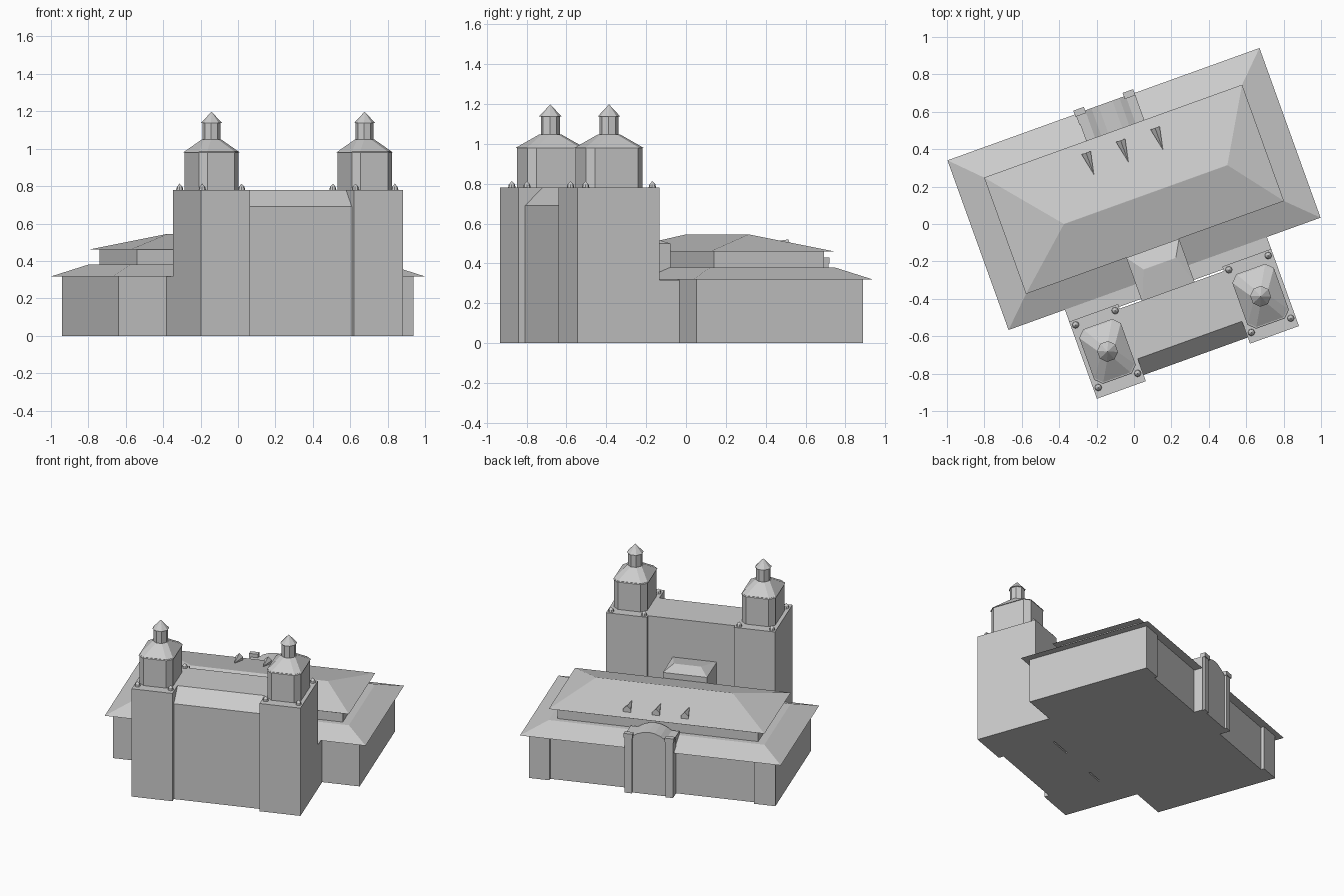
import bpy
import bmesh
from math import radians, cos, sin, pi
from mathutils import Matrix

cube = bpy.data.objects.get("Cube")
if cube:
    bpy.data.objects.remove(cube)

stone = bpy.data.materials.new("pale_grey_stone")
stone.use_nodes = True
STONE = (0.6, 0.6, 0.6, 1)
stone.diffuse_color = STONE
stone.node_tree.nodes["Principled BSDF"].inputs["Base Color"].default_value = STONE

TURN = Matrix.Rotation(radians(19.8), 4, "Z")  # the plan is turned on the site
MID = 0.071                                    # axis of the twin-tower front


def loft(name, rings):
    """Closed solid through rings of equal size; a one-point ring makes a tip."""
    bm = bmesh.new()
    loops = [[bm.verts.new(p) for p in ring] for ring in rings]
    for a, b in zip(loops, loops[1:]):
        n = len(a)
        for i in range(n):
            j = (i + 1) % n
            bm.faces.new((a[i], a[j], b[0]) if len(b) == 1 else (a[i], a[j], b[j], b[i]))
    for end in (loops[0], loops[-1]):
        if len(end) > 2:
            bm.faces.new(end)
    bmesh.ops.recalc_face_normals(bm, faces=bm.faces)
    bm.transform(TURN)
    mesh = bpy.data.meshes.new(name)
    bm.to_mesh(mesh)
    bm.free()
    mesh.materials.append(stone)
    obj = bpy.data.objects.new(name, mesh)
    bpy.context.collection.objects.link(obj)
    return obj


def rect(x0, x1, y0, y1, z):
    return [(x0, y0, z), (x1, y0, z), (x1, y1, z), (x0, y1, z)]


def box(name, x0, x1, y0, y1, z0, z1):
    return loft(name, [rect(x0, x1, y0, y1, z0), rect(x0, x1, y0, y1, z1)])


def extrude_y(name, profile, y0, y1):
    return loft(name, [[(x, y, z) for x, z in profile] for y in (y0, y1)])


def extrude_x(name, profile, x0, x1):
    return loft(name, [[(x, y, z) for y, z in profile] for x in (x0, x1)])


def octagon(cx, cy, r, z):
    return [(cx + r * cos((i + 0.5) * pi / 4), cy + r * sin((i + 0.5) * pi / 4), z)
            for i in range(8)]


def chamfered(cx, cy, hx, hy, c, z):
    pts = [(hx, hy - c), (hx - c, hy), (c - hx, hy), (-hx, hy - c),
           (-hx, c - hy), (c - hx, -hy), (hx - c, -hy), (hx, c - hy)]
    return [(cx + x, cy + y, z) for x, y in pts]


# Hall: walls with corner pavilions standing slightly proud at the back
box("hall_walls", -0.776, 0.9, -0.268, 0.597, 0, 0.32)
box("pavilion_right", -0.776, -0.63, 0.5, 0.62, 0, 0.32)
box("pavilion_left", 0.76, 0.9, 0.5, 0.62, 0, 0.32)

# Hall roofs: skirt, clerestory and upper hip
upper = (-0.67, 0.796, -0.156, 0.505)
loft("skirt_roof", [rect(-0.823, 0.95, -0.306, 0.658, 0.318), rect(*upper, 0.38)])
box("clerestory", -0.618, 0.745, -0.12, 0.468, 0.37, 0.46)
loft("upper_roof", [rect(*upper, 0.46),
                    [(-0.353, 0.126, 0.545), (0.577, 0.126, 0.545),
                     (0.577, 0.128, 0.545), (-0.353, 0.128, 0.545)]])

# Three small dormers running into the back slope
for i in range(3):
    cx = -0.112 + i * 0.196
    front = [(cx - 0.026, 0.445, 0.465), (cx + 0.026, 0.445, 0.465),
             (cx + 0.026, 0.445, 0.495), (cx, 0.445, 0.52), (cx - 0.026, 0.445, 0.495)]
    loft(f"dormer_{i + 1}", [front, [(cx, 0.32, 0.503)]])

# Back portal: curved gable between two pilasters
arch = [(-0.165, 0), (0.165, 0), (0.165, 0.405), (0.115, 0.405), (0.08, 0.428),
        (0.04, 0.443), (0, 0.449), (-0.04, 0.443), (-0.08, 0.428),
        (-0.115, 0.405), (-0.165, 0.405)]
extrude_y("back_portal", [(0.075 + x, z) for x, z in arch], 0.5, 0.66)
for side, label in ((-1, "right"), (1, "left")):
    cx = 0.07 + side * 0.14
    box(f"portal_pilaster_{label}", cx - 0.025, cx + 0.025, 0.6, 0.675, 0, 0.4)
    box(f"pilaster_cap_{label}", cx - 0.03, cx + 0.03, 0.645, 0.68, 0.4, 0.43)

# Links between hall and front
box("low_link", -0.503, 0.645, -0.39, -0.26, 0, 0.316)
link = (-0.1, 0.2, -0.41, -0.156)
loft("central_link", [rect(*link, 0), rect(*link, 0.5),
                      [(-0.035, -0.247, 0.53), (0.15, -0.247, 0.53),
                       (0.15, -0.245, 0.53), (-0.035, -0.245, 0.53)]])

# Front block with a sloping parapet between the towers
extrude_x("front_block", [(-0.777, 0), (-0.777, 0.69), (-0.685, 0.78), (-0.4, 0.78), (-0.4, 0)],
          MID - 0.31, MID + 0.31)

# Twin towers with belfry, lantern and corner pinnacles
for side, label in ((-1, "right"), (1, "left")):
    cx, cy = MID + side * 0.435, -0.593
    box(f"tower_{label}", cx - 0.139, cx + 0.139, -0.812, -0.374, 0, 0.78)
    loft(f"belfry_{label}", [chamfered(cx, cy, 0.113, 0.15, 0.035, 0.78),
                             chamfered(cx, cy, 0.113, 0.15, 0.035, 0.985)])
    loft(f"belfry_roof_{label}", [chamfered(cx, cy, 0.118, 0.155, 0.036, 0.98),
                                  chamfered(cx, cy, 0.05, 0.05, 0.029, 1.048)])
    loft(f"lantern_{label}", [octagon(cx, cy, 0.048, 1.03), octagon(cx, cy, 0.048, 1.14)])
    loft(f"lantern_cap_{label}", [octagon(cx, cy, 0.056, 1.138), [(cx, cy, 1.198)]])
    for dx in (-1, 1):
        for dy in (-1, 1):
            px, py = cx + dx * 0.112, -0.58 + dy * 0.178
            loft(f"pinnacle_{label}", [octagon(px, py, 0.019, 0.78), octagon(px, py, 0.015, 0.797),
                                       [(px, py, 0.813)]])
